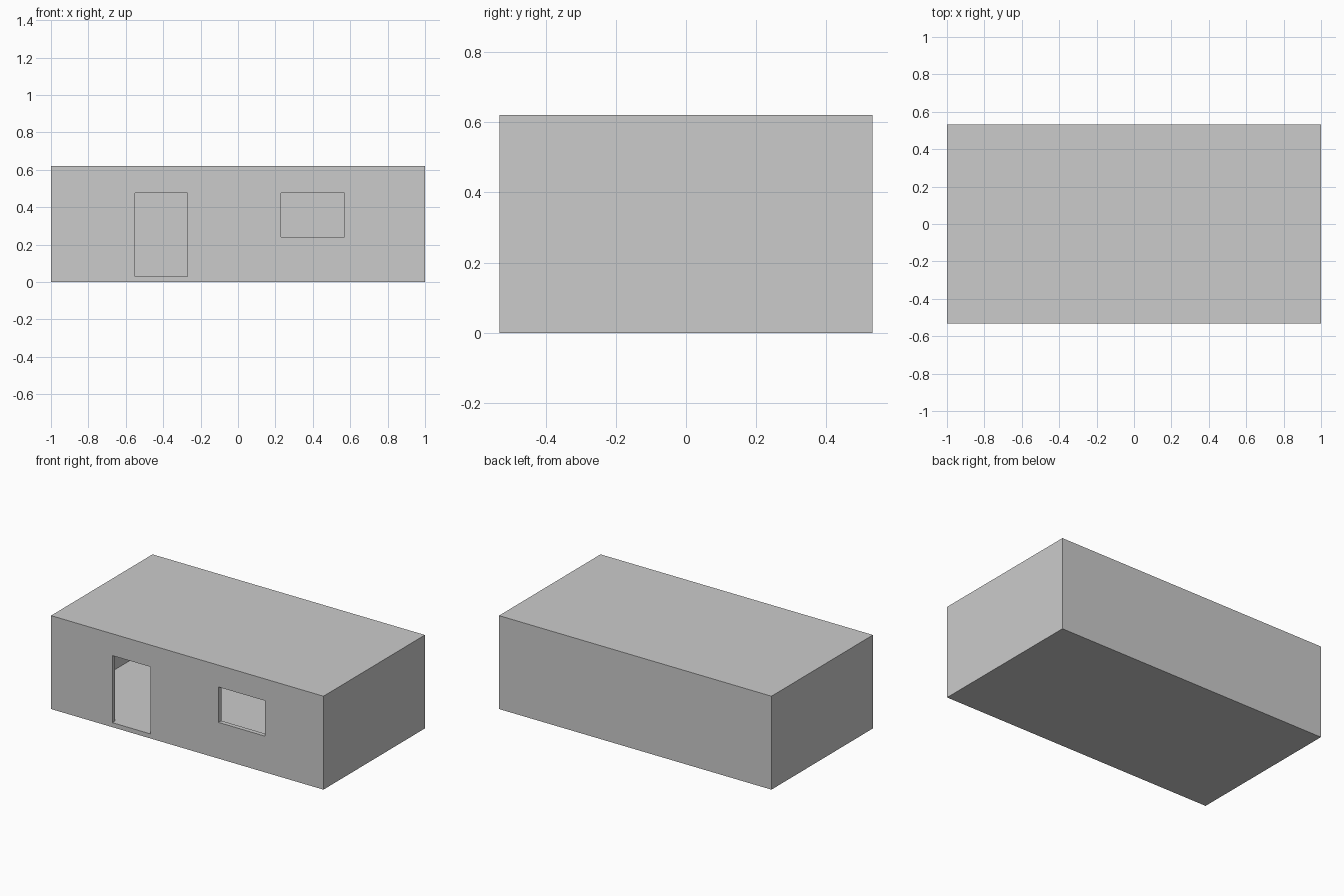
import bpy

if "Cube" in bpy.data.objects:
    bpy.data.objects.remove(bpy.data.objects["Cube"])

W, D, H, T = 2.0, 1.064, 0.62, 0.03   # width, depth, height, slab/wall thickness
X, Y = W / 2, D / 2


def box(name, lo, hi):
    """Axis-aligned box between two corners."""
    mid = [(a + b) / 2 for a, b in zip(lo, hi)]
    bpy.ops.mesh.primitive_cube_add(size=1, location=mid)
    ob = bpy.context.object
    ob.name = name
    ob.scale = [b - a for a, b in zip(lo, hi)]
    bpy.ops.object.transform_apply(location=False, rotation=False, scale=True)
    return ob


def cut(target, cutter):
    """Subtract a hidden helper box from the target."""
    mod = target.modifiers.new(cutter.name, 'BOOLEAN')
    mod.operation = 'DIFFERENCE'
    mod.solver = 'EXACT'
    mod.object = cutter
    bpy.context.view_layer.objects.active = target
    bpy.ops.object.modifier_apply(modifier=mod.name)
    cutter.hide_render = True
    bpy.data.objects.remove(cutter)


# Floor and flat roof slabs
box("floor", (-X, -Y, 0), (X, Y, T))
box("roof", (-X, -Y, H - T), (X, Y, H))

# Walls: a ring standing between the slabs
walls = box("walls", (-X, -Y, T), (X, Y, H - T))
cut(walls, box("room_cutter", (-X + T, -Y + T, -T), (X - T, Y - T, H + T)))

# Front openings, the doorway reaching down to the floor slab
for name, x0, x1, z0, z1 in (("door_cutter", -0.55, -0.27, T - 0.01, 0.475),
                             ("window_cutter", 0.23, 0.57, 0.24, 0.475)):
    cut(walls, box(name, (x0, -Y - T, z0), (x1, -Y + 2 * T, z1)))
